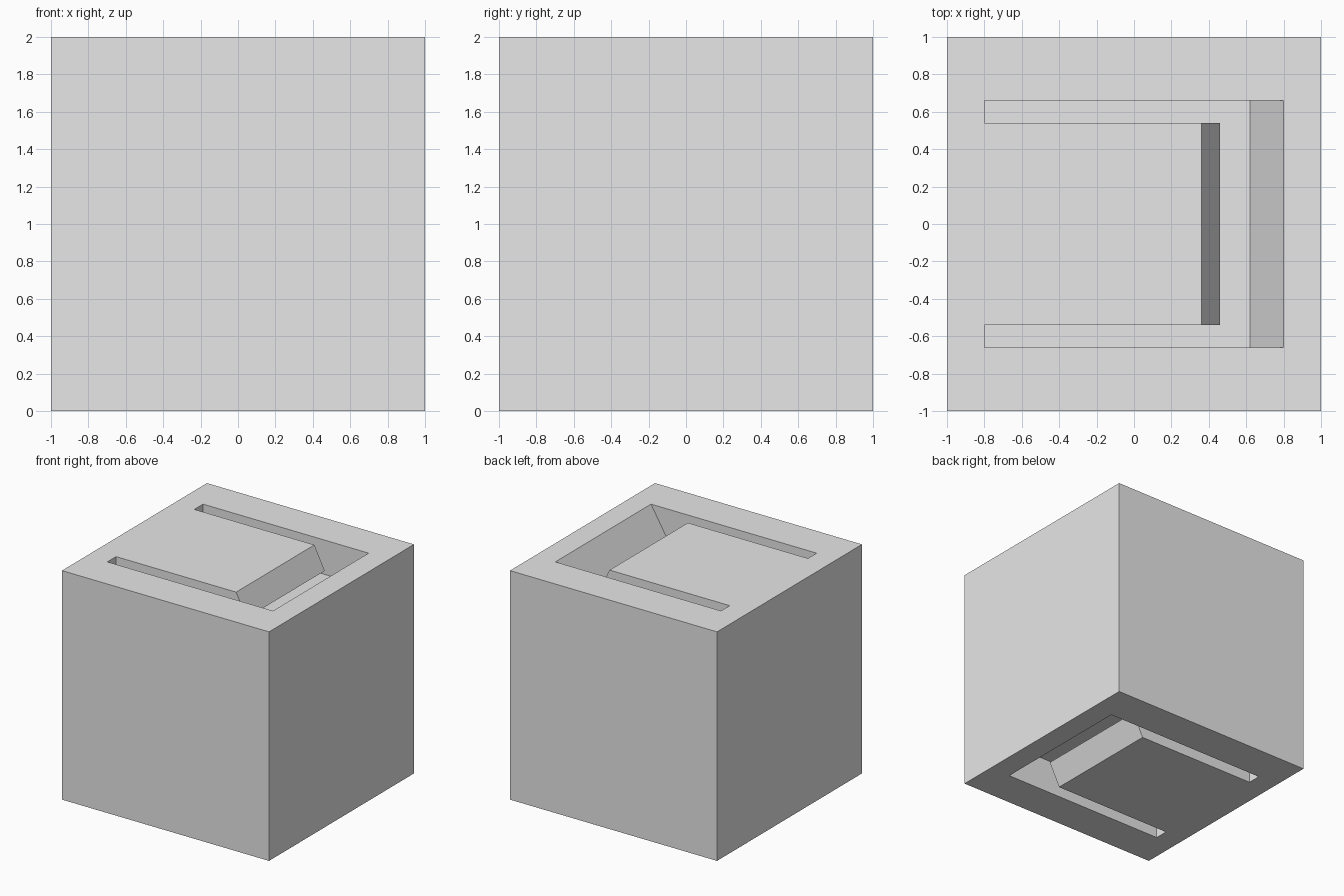
import bpy

cube = bpy.data.objects.get("Cube")
if cube:
    bpy.data.objects.remove(cube, do_unlink=True)

grey = bpy.data.materials.new("light_grey")
grey.use_nodes = True
colour = (0.8, 0.8, 0.8, 1.0)
grey.diffuse_color = colour
grey.node_tree.nodes["Principled BSDF"].inputs["Base Color"].default_value = colour


def prism(name, profile, half_width):
    """Extrude an (x, z) outline, listed clockwise from the front, along y."""
    n = len(profile)
    verts = [(x, y, z) for y in (-half_width, half_width) for x, z in profile]
    faces = [tuple(reversed(range(n))), tuple(range(n, 2 * n))]
    faces += [(i, (i + 1) % n, n + (i + 1) % n, n + i) for i in range(n)]
    mesh = bpy.data.meshes.new(name)
    mesh.from_pydata(verts, [], faces)
    mesh.materials.append(grey)
    obj = bpy.data.objects.new(name, mesh)
    bpy.context.scene.collection.objects.link(obj)
    return obj


# Solid block
block = prism("block", [(-1, 0), (-1, 2), (1, 2), (1, 0)], 1)

# Pocket with one sloping end, and cantilever tongue with a bevelled tip
pocket = [(-0.8, 1.7), (-0.8, 2), (-0.8, 2.1), (0.8, 2.1), (0.8, 2), (0.62, 1.7)]
tongue = [(-0.8, 1.8), (-0.8, 2), (0.36, 2), (0.46, 1.8)]


def flip(profile):
    """Mirror an outline about mid height, keeping its winding."""
    return [(x, 2 - z) for x, z in reversed(profile)]


for side, shape in (("top", lambda p: p), ("bottom", flip)):
    cutter = prism(side + "_pocket_cutter", shape(pocket), 0.66)
    cutter.hide_render = True
    cutter.hide_set(True)
    cut = block.modifiers.new(side + "_pocket", "BOOLEAN")
    cut.operation = "DIFFERENCE"
    cut.solver = "EXACT"
    cut.object = cutter
    prism(side + "_tongue", shape(tongue), 0.54)
